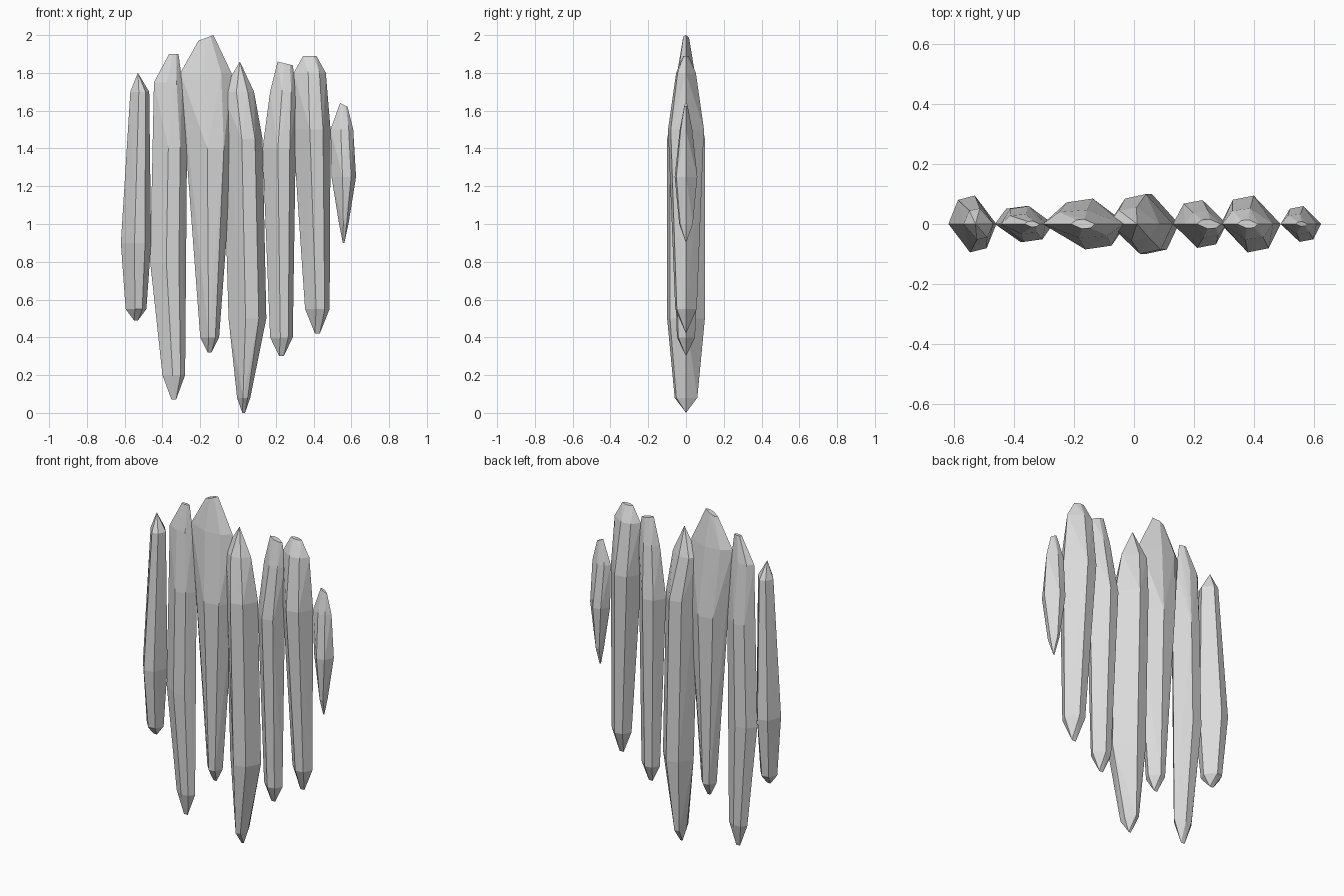
import bpy
import bmesh
from mathutils import Vector

default_cube = bpy.data.objects.get("Cube")
if default_cube:
    bpy.data.objects.remove(default_cube, do_unlink=True)


def make_material(name, colour):
    material = bpy.data.materials.new(name)
    material.use_nodes = True
    material.diffuse_color = colour
    shader = next(node for node in material.node_tree.nodes
                  if node.type == "BSDF_PRINCIPLED")
    shader.inputs["Base Color"].default_value = colour
    return material


pale_grey = make_material("pale grey crystal", (0.7, 0.7, 0.7, 1))


def add_ring(bm, section, depth, tilt=0.0):
    """Six-sided section with sharp ends left and right, and uneven ridges."""
    centre_x, width, height = section
    middle = Vector((centre_x, 0, height))
    half = Vector((width, 0, tilt)) / 2
    bm.verts.new(middle - half)
    bm.verts.new(middle + half)
    main_ridge = Vector((0, depth, 0))
    lesser_ridge = main_ridge * 0.85
    bm.verts.new(middle - half * 0.1 - main_ridge)
    bm.verts.new(middle + half * 0.6 - lesser_ridge)
    bm.verts.new(middle + half * 0.1 + main_ridge)
    bm.verts.new(middle - half * 0.6 + lesser_ridge)


def wrap_in_facets(bm):
    """Close the rings into a solid of flat facets."""
    bmesh.ops.remove_doubles(bm, verts=bm.verts, dist=0.002)
    hull = bmesh.ops.convex_hull(bm, input=bm.verts)
    inner_points = [part for part in hull["geom_interior"]
                    if isinstance(part, bmesh.types.BMVert)]
    bmesh.ops.delete(bm, geom=inner_points, context="VERTS")
    bmesh.ops.dissolve_limit(bm, angle_limit=0.02,
                             verts=bm.verts, edges=bm.edges)
    bmesh.ops.recalc_face_normals(bm, faces=bm.faces)


def shard(name, depth, crown, shoulder, belly, foot, hips=None, drop=0.08, tilt=0.0):
    """Crystal made of sections, each given as centre x, width and height.

    The point below the foot hangs down by drop; tilt slopes the crown."""
    bm = bmesh.new()
    crown_width = crown[1]
    add_ring(bm, crown, crown_width / 5, tilt)
    add_ring(bm, shoulder, depth * 0.55)
    add_ring(bm, belly, depth)
    if hips:
        add_ring(bm, hips, depth)
    add_ring(bm, foot, depth * 0.6)
    foot_x, foot_width, foot_height = foot
    point = (foot_x, foot_width / 5, foot_height - drop)
    add_ring(bm, point, 0)
    wrap_in_facets(bm)

    mesh = bpy.data.meshes.new(name)
    bm.to_mesh(mesh)
    bm.free()
    mesh.materials.append(pale_grey)
    crystal = bpy.data.objects.new(name, mesh)
    bpy.context.collection.objects.link(crystal)


# Shards on the model's right
shard("outer_right_shard", depth=0.095,
      crown=(-0.53, 0, 1.8),
      shoulder=(-0.52, 0.1, 1.7),
      belly=(-0.54, 0.16, 0.9),
      foot=(-0.54, 0.11, 0.55),
      drop=0.06)

shard("long_right_shard", depth=0.06,
      crown=(-0.34, 0.05, 1.9),
      shoulder=(-0.37, 0.15, 1.75),
      belly=(-0.36, 0.18, 1.4),
      hips=(-0.37, 0.19, 0.8),
      foot=(-0.34, 0.12, 0.2),
      drop=0.13)

shard("tallest_shard", depth=0.085,
      crown=(-0.17, 0.08, 1.985),
      shoulder=(-0.17, 0.27, 1.8),
      belly=(-0.15, 0.25, 1.4),
      foot=(-0.15, 0.1, 0.4),
      tilt=0.03)

# Central shard, reaching lowest
shard("middle_shard", depth=0.1,
      crown=(0.01, 0, 1.86),
      shoulder=(0, 0.17, 1.7),
      belly=(0.03, 0.2, 1.45),
      hips=(0.05, 0.2, 0.5),
      foot=(0.03, 0.07, 0.08))

# Shards on the model's left
shard("inner_left_shard", depth=0.08,
      crown=(0.25, 0.08, 1.85),
      shoulder=(0.24, 0.14, 1.7),
      belly=(0.22, 0.18, 1.4),
      foot=(0.23, 0.12, 0.4),
      drop=0.1, tilt=-0.02)

shard("broad_left_shard", depth=0.095,
      crown=(0.38, 0.07, 1.89),
      shoulder=(0.38, 0.17, 1.8),
      belly=(0.39, 0.2, 1.5),
      foot=(0.42, 0.13, 0.55),
      drop=0.13)

shard("small_outer_left_shard", depth=0.06,
      crown=(0.56, 0.04, 1.63),
      shoulder=(0.55, 0.12, 1.5),
      belly=(0.56, 0.13, 1.25),
      foot=(0.56, 0.05, 1),
      drop=0.1, tilt=-0.02)
